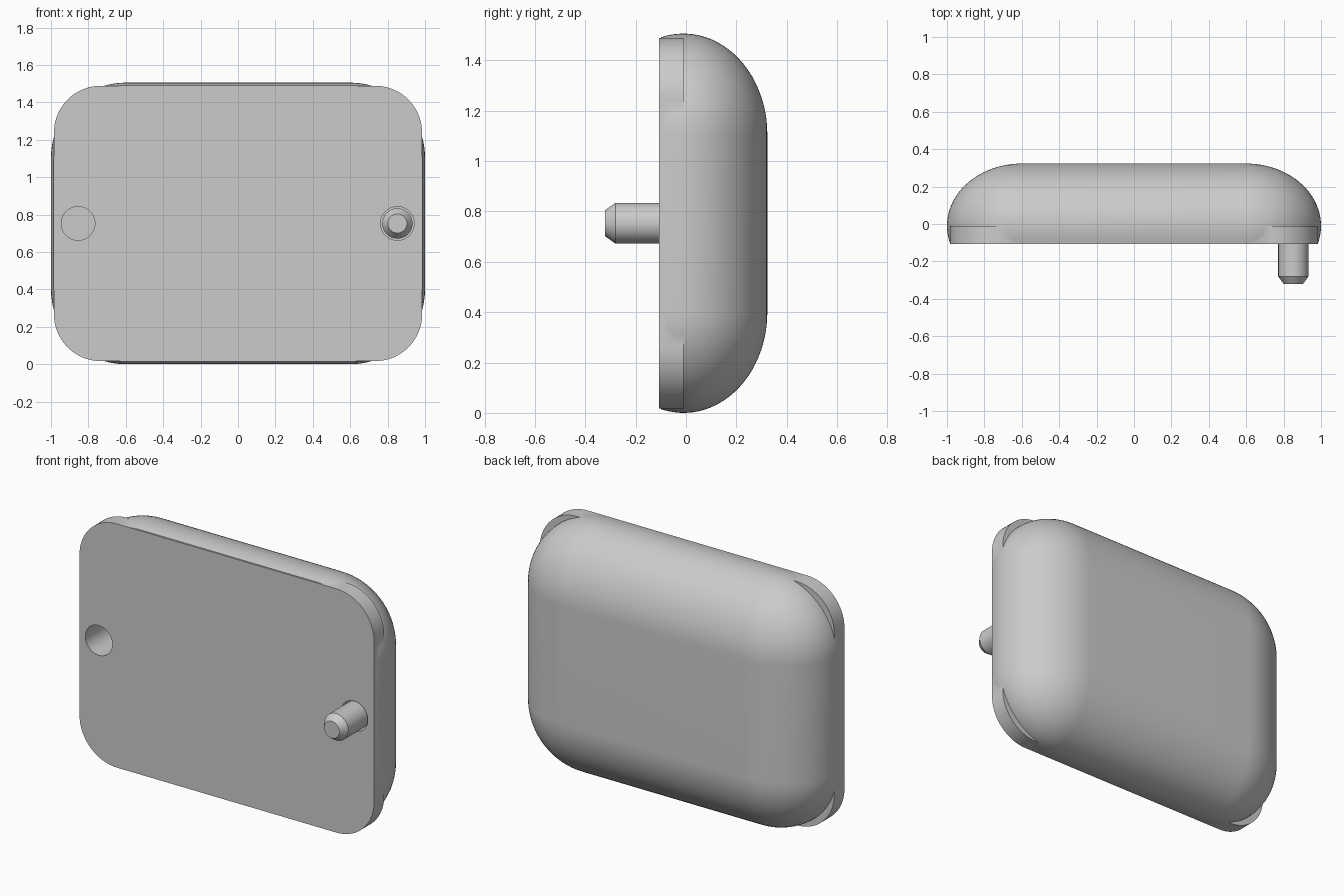
import bpy, bmesh, math

if "Cube" in bpy.data.objects:
    bpy.data.objects.remove(bpy.data.objects["Cube"])

grey = bpy.data.materials.new("light_grey")
grey.diffuse_color = (0.6, 0.6, 0.6, 1)
grey.use_nodes = True
grey.node_tree.nodes["Principled BSDF"].inputs["Base Color"].default_value = grey.diffuse_color
CZ = 0.753   # height of the model's middle


def rounded_ring(hx, hz, r, y, n):
    """Rounded rectangle in the XZ plane; hx, hz are half sizes of the straight core."""
    pts = []
    for i, (sx, sz) in enumerate([(1, 1), (-1, 1), (-1, -1), (1, -1)]):
        for k in range(n + 1):
            a = math.pi / 2 * (i + k / n)
            pts.append((sx * hx + r * math.cos(a), y, CZ + sz * hz + r * math.sin(a)))
    return pts


def circle(x, r, y, n=48):
    return [(x + r * math.cos(2 * math.pi * k / n), y,
             CZ + r * math.sin(2 * math.pi * k / n)) for k in range(n)]


def loft(name, rings):
    """Skin a list of rings and cap both ends."""
    bm = bmesh.new()
    loops = [[bm.verts.new(p) for p in ring] for ring in rings]
    n = len(loops[0])
    for a, b in zip(loops, loops[1:]):
        for i in range(n):
            j = (i + 1) % n
            bm.faces.new((a[i], a[j], b[j], b[i]))
    bm.faces.new(loops[0])
    bm.faces.new(loops[-1])
    bmesh.ops.remove_doubles(bm, verts=bm.verts, dist=1e-5)
    bmesh.ops.recalc_face_normals(bm, faces=bm.faces)
    me = bpy.data.meshes.new(name)
    bm.to_mesh(me)
    bm.free()
    me.materials.append(grey)
    ob = bpy.data.objects.new(name, me)
    bpy.context.collection.objects.link(ob)
    return ob


def select(ob):
    bpy.ops.object.select_all(action='DESELECT')
    ob.select_set(True)
    bpy.context.view_layer.objects.active = ob


def boolean(ob, other, op):
    select(ob)
    mod = ob.modifiers.new(op.lower(), 'BOOLEAN')
    mod.operation, mod.object, mod.solver = op, other, 'EXACT'
    bpy.ops.object.modifier_apply(modifier=mod.name)
    bpy.data.objects.remove(other)


# Domed shell: rectangle core swept with an elliptical edge
R, DEPTH, Y0 = 0.4, 0.333, -0.01
start, steps = math.asin(-0.09 / DEPTH), 24
rings = []
for s in range(steps + 1):
    a = start + (math.pi / 2 - start) * s / steps
    rings.append(rounded_ring(0.6, 0.353, R * math.cos(a), Y0 + DEPTH * math.sin(a), 20))
shell = loft("shell", rings)

# Flat front plate with tighter corners, joined to the shell
plate = loft("plate", [rounded_ring(0.734, 0.486, 0.25, y, 20) for y in (-0.107, -0.01)])
boolean(shell, plate, 'UNION')

# Socket on the left, pin seat on the right
for x in (-0.855, 0.852):
    boolean(shell, loft("socket_cutter", [circle(x, 0.09, y) for y in (-0.3, 0.1)]), 'DIFFERENCE')

# Chamfered locating pin
pin = loft("pin", [circle(0.852, r, y) for r, y in
                   ((0.051, -0.322), (0.081, -0.28), (0.081, 0.1))])

for ob in (shell, pin):
    select(ob)
    bpy.ops.object.shade_smooth_by_angle(angle=math.radians(25))
